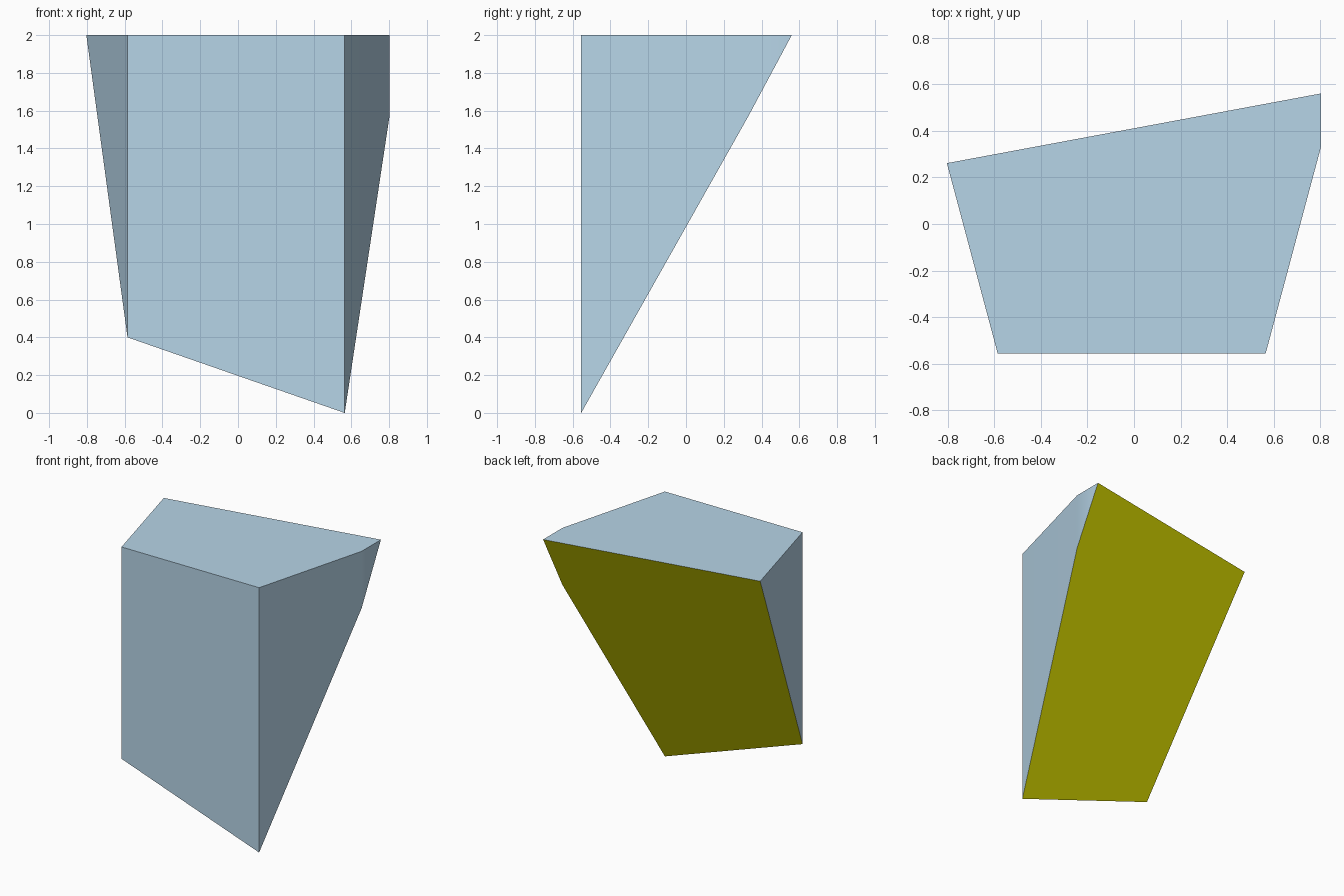
import bpy, bmesh
from mathutils import Vector

if "Cube" in bpy.data.objects:
    bpy.data.objects.remove(bpy.data.objects["Cube"])


def material(name, rgb):
    m = bpy.data.materials.new(name)
    m.diffuse_color = (*rgb, 1.0)
    m.use_nodes = True
    m.node_tree.nodes["Principled BSDF"].inputs["Base Color"].default_value = m.diffuse_color
    return m


# Upright prism profile (front edge, slanted sides, short straight right side)
profile = [(-0.585, -0.555), (0.565, -0.555), (0.802, 0.33), (0.802, 0.70), (-0.92, 0.70)]
bm = bmesh.new()
base = bm.faces.new([bm.verts.new((x, y, -0.5)) for x, y in profile])
ext = bmesh.ops.extrude_face_region(bm, geom=[base])
for v in ext["geom"]:
    if isinstance(v, bmesh.types.BMVert):
        v.co.z = 2.0
bmesh.ops.recalc_face_normals(bm, faces=bm.faces)

# Slanted cut: z = 1.233 - 0.348x + 1.868y, everything below/behind is removed
cut_normal = Vector((-0.348, 1.868, -1.0)).normalized()
bmesh.ops.bisect_plane(bm, geom=bm.verts[:] + bm.edges[:] + bm.faces[:], dist=1e-5,
                       plane_co=(0, 0, 1.233), plane_no=cut_normal, clear_outer=True)
bmesh.ops.holes_fill(bm, edges=[e for e in bm.edges if e.is_boundary], sides=0)
bmesh.ops.recalc_face_normals(bm, faces=bm.faces)

# Cut face is olive, every other face is pale blue
for f in bm.faces:
    f.material_index = 1 if f.normal.dot(cut_normal) > 0.99 else 0

mesh = bpy.data.meshes.new("cut_block")
bm.to_mesh(mesh)
bm.free()
mesh.materials.append(material("pale_blue", (0.47, 0.66, 0.80)))
mesh.materials.append(material("olive_yellow", (0.78, 0.78, 0.0)))
block = bpy.data.objects.new("cut_block", mesh)
bpy.context.collection.objects.link(block)

# Soften only the shallow bend on the right side, keeping the large face flat
bpy.context.view_layer.objects.active = block
block.select_set(True)
bpy.ops.object.shade_smooth_by_angle()
weighted = block.modifiers.new("weighted_normals", 'WEIGHTED_NORMAL')
weighted.keep_sharp = True
